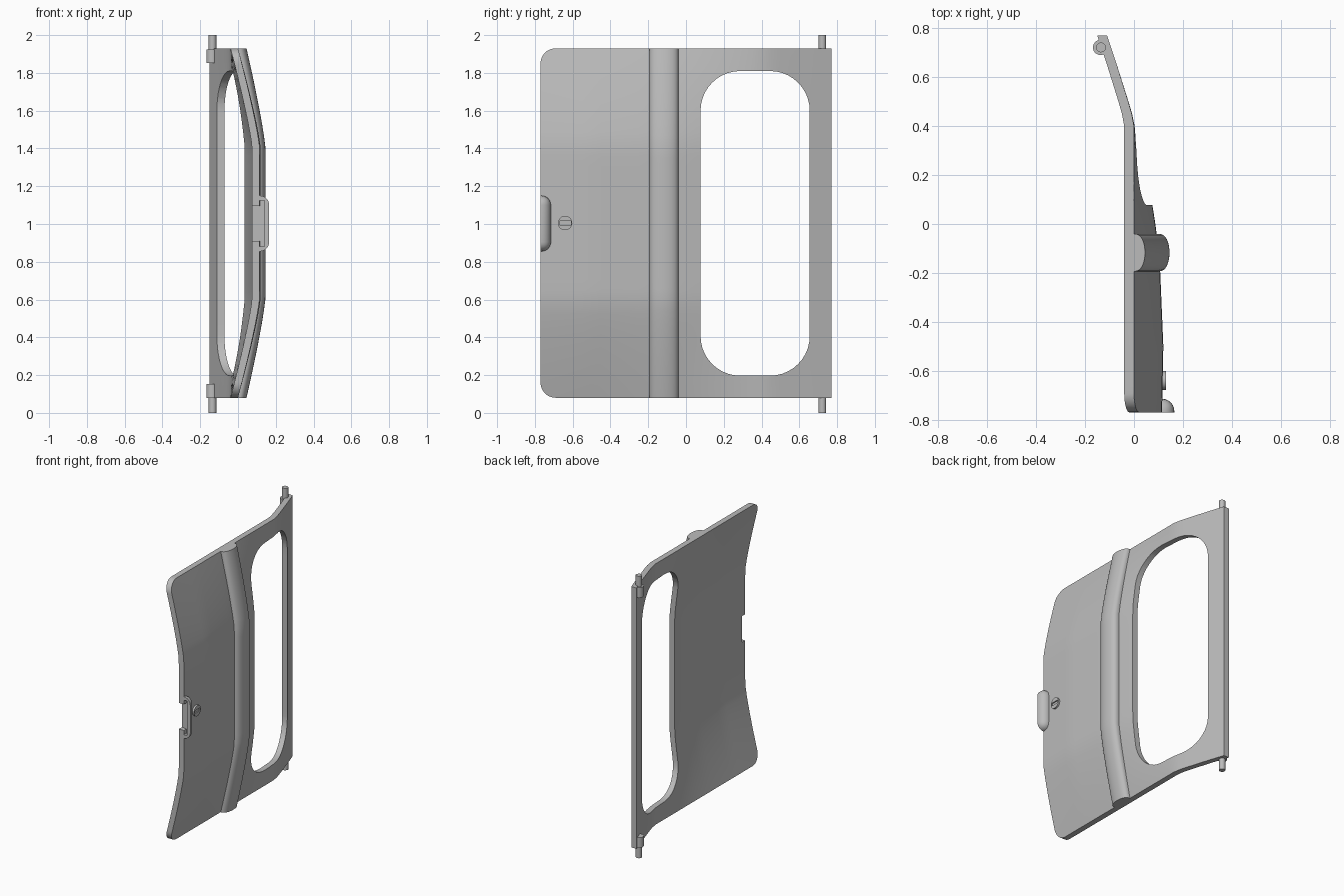
import bpy, bmesh
from math import sin, cos, pi, radians

if "Cube" in bpy.data.objects:
    bpy.data.objects.remove(bpy.data.objects["Cube"])

grey = bpy.data.materials.new("plain_grey")
grey.use_nodes = True
grey.diffuse_color = (0.5, 0.5, 0.5, 1)
grey.node_tree.nodes["Principled BSDF"].inputs["Base Color"].default_value = (0.5, 0.5, 0.5, 1)


def finish(name, bm):
    bmesh.ops.recalc_face_normals(bm, faces=bm.faces)
    mesh = bpy.data.meshes.new(name)
    bm.to_mesh(mesh)
    bm.free()
    mesh.materials.append(grey)
    obj = bpy.data.objects.new(name, mesh)
    bpy.context.collection.objects.link(obj)
    return obj


def loft(name, rings):
    """Closed solid skinned through matching rings of points."""
    bm = bmesh.new()
    loops = [[bm.verts.new(p) for p in ring] for ring in rings]
    n = len(loops[0])
    for a, b in zip(loops, loops[1:]):
        for i in range(n):
            j = (i + 1) % n
            bm.faces.new((a[i], a[j], b[j], b[i]))
    bm.faces.new(loops[0])
    bm.faces.new(loops[-1])
    return finish(name, bm)


def box(name, x0, x1, y0, y1, z0, z1, bevel=0):
    rings = [[(x0, y0, z), (x1, y0, z), (x1, y1, z), (x0, y1, z)] for z in (z0, z1)]
    obj = loft(name, rings)
    if bevel:
        bm = bmesh.new()
        bm.from_mesh(obj.data)
        bmesh.ops.bevel(bm, geom=bm.edges[:], offset=bevel, segments=6,
                        profile=0.5, affect='EDGES')
        bm.to_mesh(obj.data)
        bm.free()
    return obj


def rounded_prism(name, y0, y1, z0, z1, r, x0=-0.5, x1=0.5, steps=10):
    """Rounded rectangle in the side plane, pushed through x."""
    outline = []
    corners = [(y1 - r, z1 - r), (y0 + r, z1 - r), (y0 + r, z0 + r), (y1 - r, z0 + r)]
    for k, (cy, cz) in enumerate(corners):
        for s in range(steps + 1):
            a = (k + s / steps) * pi / 2
            outline.append((cy + r * cos(a), cz + r * sin(a)))
    return loft(name, [[(x, y, z) for y, z in outline] for x in (x0, x1)])


def cylinder(name, x, y, z0, z1, r):
    ring = [(x + r * cos(i * pi / 12), y + r * sin(i * pi / 12)) for i in range(24)]
    return loft(name, [[(px, py, z) for px, py in ring] for z in (z0, z1)])


def cut(obj, cutter, mode='DIFFERENCE'):
    mod = obj.modifiers.new("cut", 'BOOLEAN')
    mod.operation, mod.object, mod.solver = mode, cutter, 'EXACT'
    bpy.context.view_layer.objects.active = obj
    bpy.ops.object.modifier_apply(modifier=mod.name)
    bpy.data.objects.remove(cutter)


# Curved outer skin: a bowed middle section blending to flatter ends
MIDDLE = [(-0.8, 0.114), (-0.5, 0.12), (-0.19, 0.107), (-0.03, 0.092),
          (0.08, 0.075), (0.3, 0.036), (0.45, -0.003), (0.65, -0.07), (0.8, -0.12)]
ENDS = [(-0.8, 0.0), (0.4, 0.0), (0.46, -0.011), (0.65, -0.07), (0.8, -0.12)]


def along(points, y):
    for (ya, xa), (yb, xb) in zip(points, points[1:]):
        if y <= yb:
            return xa + (xb - xa) * (y - ya) / (yb - ya)
    return points[-1][1]


def skin(y, z):
    t = max(0, (abs(z - 1.005) - 0.4) / 0.525)
    bow = 1 - t ** 1.2
    return along(ENDS, y) + (along(MIDDLE, y) - along(ENDS, y)) * bow


# Door panel, trimmed to its outline, with window opening and latch notch
THICK = 0.04
ys = [-0.8 + 0.05 * i for i in range(33)]
rings = []
for i in range(33):
    z = 0.045 + 0.06 * i
    outer = [(skin(y, z), y, z) for y in ys]
    rings.append(outer + [(x - THICK, y, z) for x, y, z in reversed(outer)])
panel = loft("door_panel", rings)
cut(panel, rounded_prism("front_trim", -0.77, 1.2, 0.08, 1.93, 0.08), 'INTERSECT')
cut(panel, box("back_trim", -0.6, 0.6, 0.77, 1.5, -0.5, 2.5))
cut(panel, rounded_prism("window_cutter", 0.077, 0.655, 0.197, 1.81, 0.21))
cut(panel, box("notch_cutter", -0.3, 0.4, -0.9, -0.735, 0.91, 1.095))

# Half-round rib following the bow of the panel
rings = []
for i in range(33):
    z = 0.08 + 1.85 * i / 32
    base = skin(-0.117, z)
    arc = [(base + 0.045 * sin(a) ** 0.8, -0.117 + 0.077 * cos(a), z)
           for a in (pi * k / 16 for k in range(1, 16))]
    rings.append([(base - 0.02, -0.04, z), (base, -0.04, z)] + arc
                 + [(base, -0.194, z), (base - 0.02, -0.194, z)])
rib = loft("vertical_rib", rings)

# Hollow grip cup over the notch
grip = box("grip_cup", 0.055, 0.165, -0.825, -0.715, 0.855, 1.15, 0.05)
cut(grip, box("grip_front_trim", -0.3, 0.4, -1, -0.77, 0.5, 1.5))
cut(grip, box("grip_base_trim", -0.3, 0.1, -1, -0.5, 0.5, 1.5))
cut(grip, box("grip_cavity", 0.05, 0.14, -1, -0.74, 0.88, 1.125))

# Round lock with a slot
bm = bmesh.new()
bmesh.ops.create_cone(bm, cap_ends=True, segments=24, radius1=0.038,
                      radius2=0.038, depth=0.04)
for v in bm.verts:
    v.co = (v.co.z + 0.11, v.co.x - 0.64, v.co.y + 1.005)
lock = finish("lock_disc", bm)
cut(lock, box("slot_cutter", 0.122, 0.2, -0.67, -0.61, 0.995, 1.015))

# Hinge knuckles and pins at both ends
parts = [panel, rib, grip, lock]
for end, k0, k1, p0, p1 in (("lower", 0.08, 0.152, 0.0, 0.1),
                            ("upper", 1.853, 1.925, 1.9, 2.0)):
    parts.append(cylinder(end + "_hinge_knuckle", -0.137, 0.722, k0, k1, 0.031))
    parts.append(cylinder(end + "_hinge_pin", -0.135, 0.722, p0, p1, 0.02))

# Smooth curves, sharp edges
bpy.ops.object.select_all(action='DESELECT')
for obj in parts:
    obj.select_set(True)
bpy.context.view_layer.objects.active = panel
bpy.ops.object.shade_smooth_by_angle(angle=radians(30))
